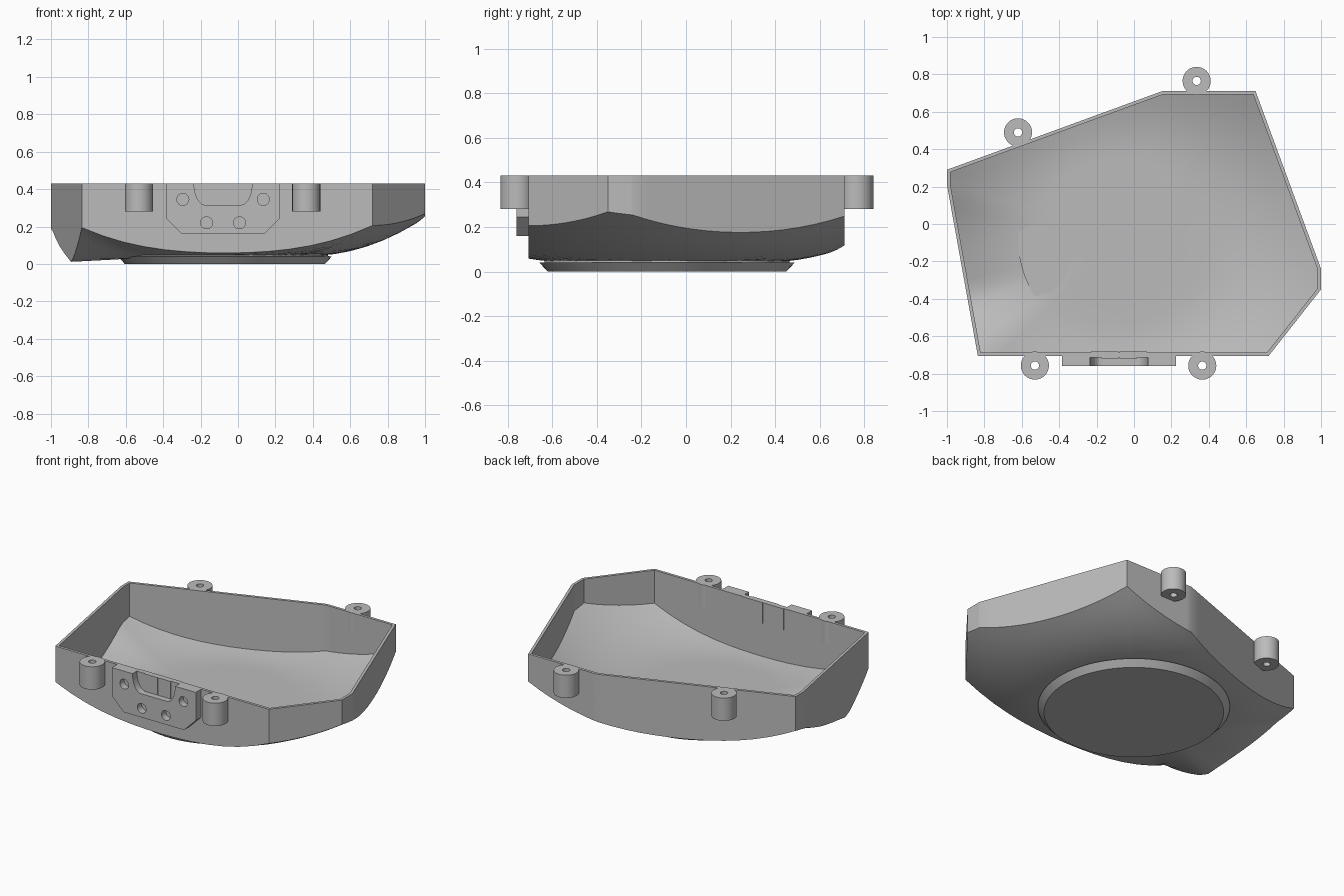
import bpy, bmesh
from math import radians, degrees, hypot, atan2, cos, sin, pi
from mathutils import Vector

cube = bpy.data.objects.get("Cube")
if cube:
    bpy.data.objects.remove(cube, do_unlink=True)

grey = bpy.data.materials.new("plain grey")
grey.use_nodes = True
COLOUR = (0.5, 0.5, 0.5, 1)
grey.diffuse_color = COLOUR
grey.node_tree.nodes["Principled BSDF"].inputs["Base Color"].default_value = COLOUR

TOP, WALL = 0.43, 0.018
CX, CY = -0.07, -0.085
OUTLINE = [Vector(p) for p in [(-1, 0.21), (-0.835, -0.705), (0.72, -0.705), (1, -0.35),
                               (1, -0.24), (0.65, 0.71), (0.15, 0.71), (-1, 0.29)]]


def finish(name, bm, smooth=True):
    bmesh.ops.recalc_face_normals(bm, faces=bm.faces)
    mesh = bpy.data.meshes.new(name)
    bm.to_mesh(mesh)
    bm.free()
    mesh.materials.append(grey)
    ob = bpy.data.objects.new(name, mesh)
    bpy.context.collection.objects.link(ob)
    if smooth:
        bpy.ops.object.select_all(action='DESELECT')
        ob.select_set(True)
        bpy.context.view_layer.objects.active = ob
        bpy.ops.object.shade_smooth_by_angle(angle=radians(30))
    return ob


def cut(ob, cutter):
    mod = ob.modifiers.new("cut", 'BOOLEAN')
    mod.operation, mod.object, mod.solver = 'DIFFERENCE', cutter, 'EXACT'
    cutter.hide_render = True
    cutter.hide_set(True)


def inset(poly, d):
    """Move every edge of a counter-clockwise polygon inwards."""
    result = []
    for i, p in enumerate(poly):
        a = (p - poly[i - 1]).normalized()
        b = (poly[(i + 1) % len(poly)] - p).normalized()
        na, nb = Vector((-a.y, a.x)), Vector((-b.y, b.x))
        result.append(p + (na + nb) * d / (1 + na.dot(nb)))
    return result


def perimeter(poly, steps=14):
    return [p.lerp(poly[(i + 1) % len(poly)], s / steps)
            for i, p in enumerate(poly) for s in range(steps)]


def belly(x, y):
    """Bowl-shaped underside with one drooping ridge on the -x side."""
    dx, dy = x - CX, y - CY
    r = hypot(dx, dy)
    z = 0.043 + 0.53 * max(0, r - 0.45) ** 2
    turn = degrees(atan2(dy, dx)) % 360 - 201
    weight = max(0, 1 - abs(turn) / (18 if turn > 0 else 36))
    droop = 0.043 - 0.037 * max(0, r - 0.3) / 0.58
    return z + (droop - z) * weight


# Tray: outer bowl, wall, rim, inner wall and inner floor
def skin(bm, poly, lift):
    points = perimeter(poly)
    centre = bm.verts.new((CX, CY, belly(CX, CY) + lift))
    previous = None
    count = len(points)
    for k in range(1, 13):
        ring = []
        for p in points:
            x, y = CX + (p.x - CX) * k / 12, CY + (p.y - CY) * k / 12
            ring.append(bm.verts.new((x, y, belly(x, y) + lift)))
        for i in range(count):
            j = (i + 1) % count
            if previous:
                bm.faces.new((previous[i], previous[j], ring[j], ring[i]))
            else:
                bm.faces.new((centre, ring[j], ring[i]))
        previous = ring
    rim = [bm.verts.new((p.x, p.y, TOP)) for p in points]
    bridge(bm, previous, rim)
    return rim


def bridge(bm, a, b):
    for i in range(len(a)):
        j = (i + 1) % len(a)
        bm.faces.new((a[i], a[j], b[j], b[i]))


bm = bmesh.new()
bridge(bm, skin(bm, OUTLINE, 0), skin(bm, inset(OUTLINE, WALL), WALL))
finish("tray_shell", bm)


# Turned parts: a closed ring profile swept round a vertical axis
def lathe(name, x, y, profile, segments=48):
    bm = bmesh.new()
    rings = [[bm.verts.new((x + r * cos(2 * pi * i / segments),
                            y + r * sin(2 * pi * i / segments), z))
              for i in range(segments)] for r, z in profile]
    for a, b in zip(rings, rings[1:]):
        bridge(bm, a, b)
    return bm, rings


bm, rings = lathe("base", CX, CY, [(0.535, 0), (0.572, 0.04), (0.55, 0.042), (0.55, 0.06)], 96)
bm.faces.new(rings[0])
bm.faces.new(rings[-1])
finish("base_disc", bm)

for name, x, y in [("front_right_boss", -0.53, -0.757), ("front_left_boss", 0.365, -0.757),
                   ("back_right_boss", -0.62, 0.49), ("back_left_boss", 0.335, 0.765)]:
    tube = [(0.022, 0.28), (0.075, 0.28), (0.075, TOP), (0.022, TOP), (0.022, 0.28)]
    bm, rings = lathe(name, x, y, tube)
    bmesh.ops.remove_doubles(bm, verts=bm.verts, dist=0.0001)
    finish(name, bm)


# Front connector pad, extruded along y
def prism(name, points, y0, y1, smooth=False):
    bm = bmesh.new()
    a, b = [[bm.verts.new((x, y, z)) for x, z in points] for y in (y0, y1)]
    bm.faces.new(a)
    bm.faces.new(b)
    bridge(bm, a, b)
    return finish(name, bm, smooth)


MID = -0.08


def mirrored(half):
    return [(MID - x, z) for x, z in half] + [(MID + x, z) for x, z in reversed(half)]


pad = prism("front_pad", mirrored([(0.305, TOP), (0.305, 0.245), (0.22, 0.16)]), -0.76, -0.7)
notch = [(0.155, 0.5), (0.155, TOP)]
notch += [(0.095 + 0.06 * cos(a), TOP - 0.115 * sin(a))
          for a in (pi / 2 * k / 8 for k in range(1, 9))]
cut(pad, prism("notch_cutter", mirrored(notch), -0.8, -0.715))
for x, z in [(0.215, 0.345), (0.088, 0.22)]:
    for side in (-1, 1):
        circle = [(MID + side * x + 0.032 * cos(2 * pi * k / 24), z + 0.032 * sin(2 * pi * k / 24))
                  for k in range(24)]
        cut(pad, prism("pad_hole_cutter", circle, -0.8, -0.715))

# Split backing plates behind the notch, outside and inside the wall
for side in (-1, 1):
    for name, low, y0, y1 in [("notch_plate", 0.315, -0.72, -0.713),
                              ("inner_plate", 0.29, -0.69, -0.682)]:
        a, b = MID + side * 0.002, MID + side * (0.095 if name == "notch_plate" else 0.15)
        prism(name, [(a, low), (b, low), (b, TOP), (a, TOP)], y0, y1)
